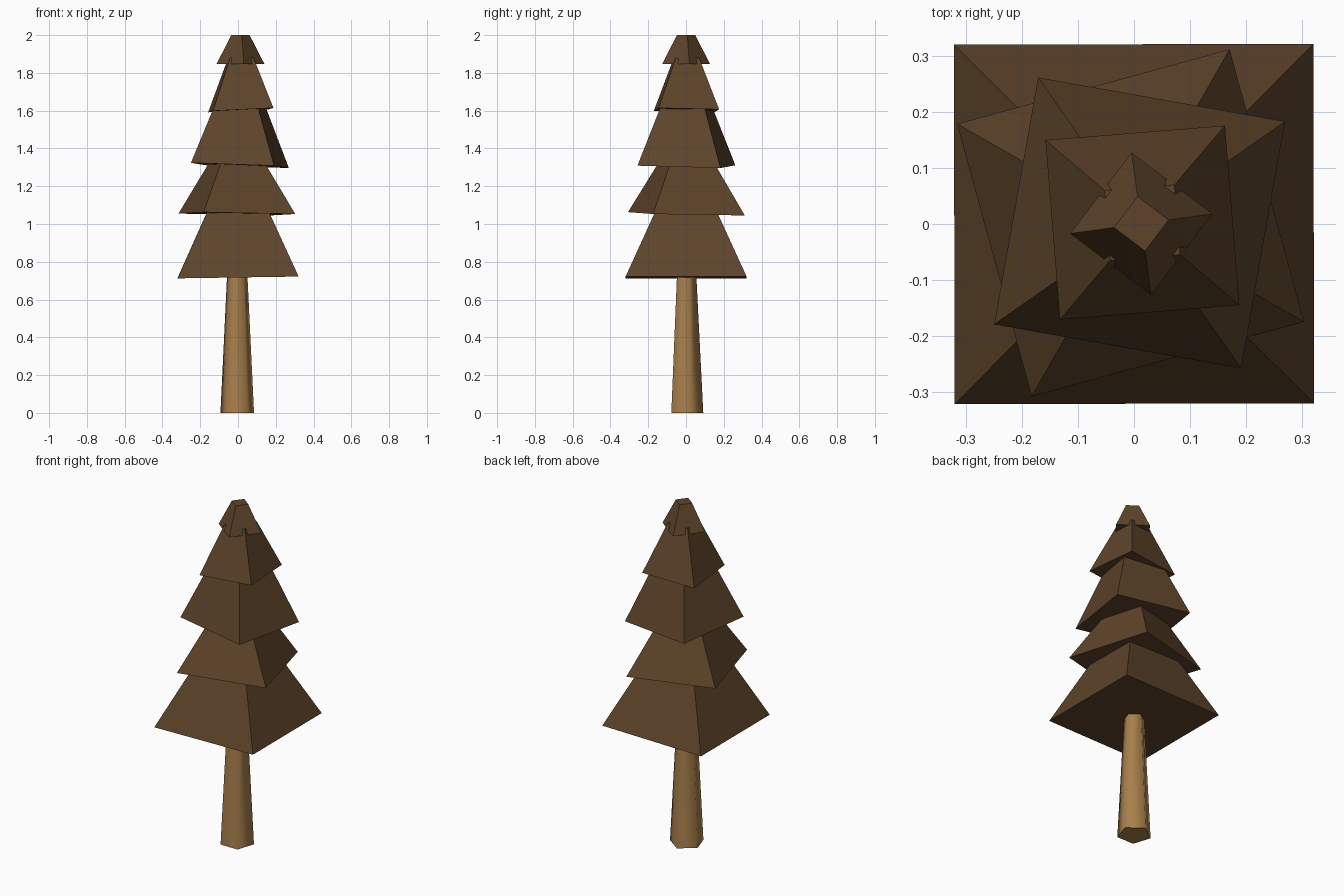
import bpy, bmesh, math

if "Cube" in bpy.data.objects:
    bpy.data.objects.remove(bpy.data.objects["Cube"])


def material(name, srgb):
    m = bpy.data.materials.new(name)
    lin = [((c / 255 + 0.055) / 1.055) ** 2.4 for c in srgb]
    m.diffuse_color = (*lin, 1)
    m.use_nodes = True
    m.node_tree.nodes["Principled BSDF"].inputs["Base Color"].default_value = m.diffuse_color
    return m


foliage = material("dark brown foliage", (94, 68, 42))
bark = material("light brown bark", (168, 127, 76))


def frustum(name, sides, centre, r0, r1, z0, z1, angle, mat, tilt=(0, 0)):
    """Closed tapered prism; tilt gives the slope of its base along x and y."""
    cx, cy = centre
    bm = bmesh.new()
    rings = []
    for r, z, k in ((r0, z0, 1), (r1, z1, 0)):
        ring = []
        for i in range(sides):
            a = math.radians(angle) + math.tau * i / sides
            dx, dy = r * math.cos(a), r * math.sin(a)
            ring.append(bm.verts.new((cx + dx, cy + dy,
                                      z + k * (tilt[0] * dx + tilt[1] * dy))))
        rings.append(ring)
    low, high = rings
    bm.faces.new(low[::-1])
    bm.faces.new(high)
    for i in range(sides):
        j = (i + 1) % sides
        bm.faces.new((low[i], low[j], high[j], high[i]))
    me = bpy.data.meshes.new(name)
    bm.to_mesh(me)
    bm.free()
    me.materials.append(mat)
    ob = bpy.data.objects.new(name, me)
    bpy.context.collection.objects.link(ob)
    return ob


# five-sided trunk, softly shaded around its sides
trunk = frustum("trunk", 5, (-0.004, -0.002), 0.0935, 0.054, 0, 0.78, 18, bark)
for p in trunk.data.polygons:
    p.use_smooth = len(p.vertices) == 4
for e in trunk.data.edges:
    a, b = (trunk.data.vertices[v].co.z for v in e.vertices)
    e.use_edge_sharp = abs(a - b) < 0.01

# square foliage tiers: centre, base radius, top radius, z range, turn, tilt
tiers = [
    ((0.0, 0.0), 0.453, 0.215, 0.717, 1.09, 45.1, (0.015, 0.0)),
    ((-0.006, 0.002), 0.356, 0.155, 1.054, 1.345, 60.3, (-0.015, -0.02)),
    ((0.010, 0.002), 0.316, 0.152, 1.310, 1.65, 34.9, (-0.038, -0.022)),
    ((0.015, 0.0025), 0.227, 0.088, 1.603, 1.88, 49.6, (0.05, -0.02)),
    ((0.013, 0.0005), 0.128, 0.049, 1.847, 2.0, 7.8, (0.0, 0.0)),
]
for n, (c, r0, r1, z0, z1, ang, tilt) in enumerate(tiers, 1):
    frustum(f"foliage_tier_{n}", 4, c, r0, r1, z0, z1, ang, foliage, tilt)
